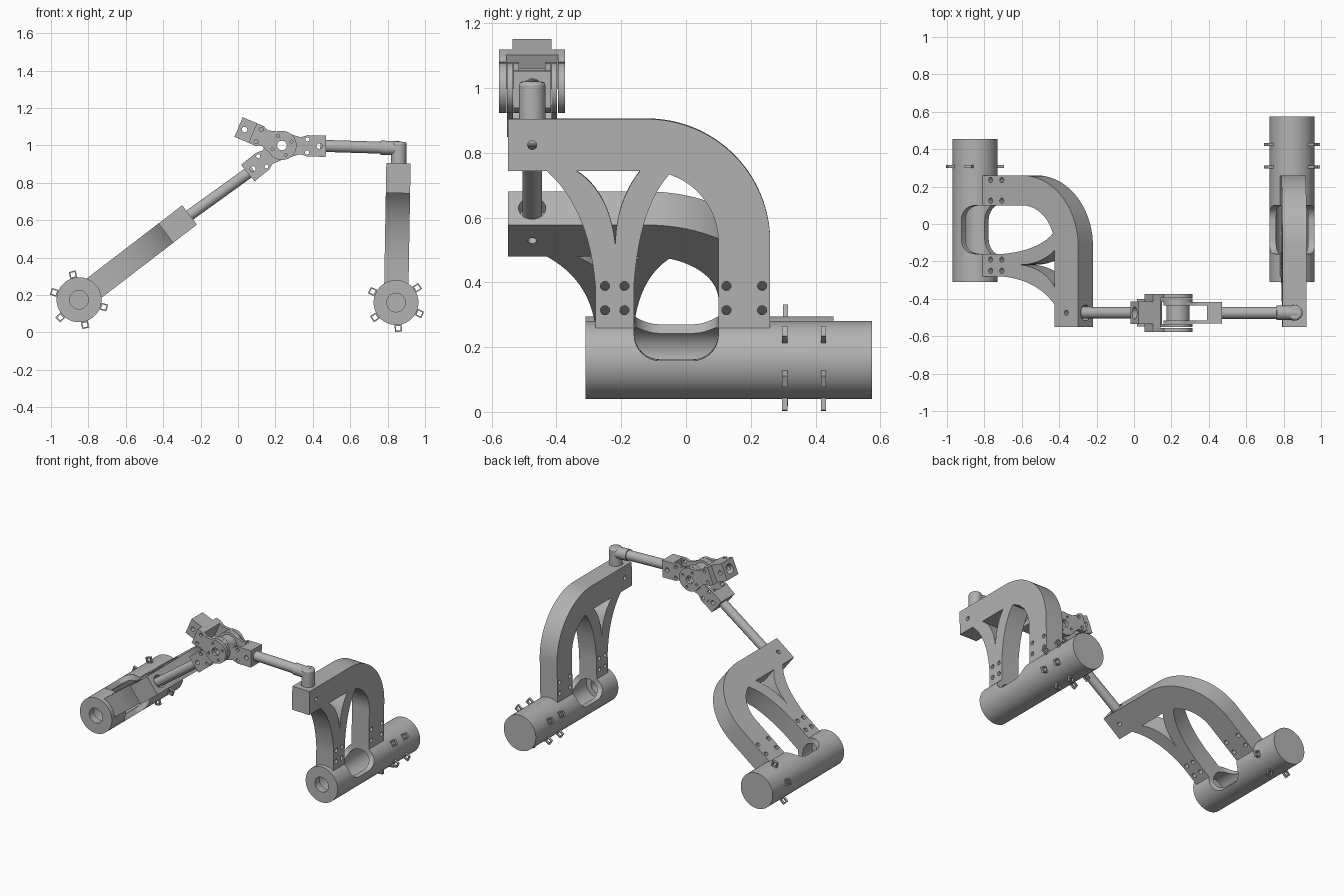
import bpy
from math import sin, cos, radians, pi
from mathutils import Matrix, Vector

cube = bpy.data.objects.get("Cube")
if cube:
    bpy.data.objects.remove(cube)

grey = bpy.data.materials.new("plain_grey")
grey.use_nodes = True
GREY = (0.45, 0.45, 0.45, 1)
grey.diffuse_color = GREY
grey.node_tree.nodes["Principled BSDF"].inputs["Base Color"].default_value = GREY


def rot(deg, axis):
    return Matrix.Rotation(radians(deg), 4, axis)


def move(x, y, z):
    return Matrix.Translation((x, y, z))


def activate(ob):
    bpy.ops.object.select_all(action='DESELECT')
    ob.select_set(True)
    bpy.context.view_layer.objects.active = ob


def finish(ob, name):
    ob.name = name
    ob.data.materials.clear()
    ob.data.materials.append(grey)
    activate(ob)
    bpy.ops.object.shade_smooth_by_angle(angle=radians(30))
    return ob


def plate(name, loops, half, matrix):
    """Flat plate: first loop is the outline, the others are holes."""
    cu = bpy.data.curves.new(name, 'CURVE')
    cu.dimensions = '2D'
    cu.fill_mode = 'BOTH'
    cu.extrude = half
    for pts in loops:
        sp = cu.splines.new('POLY')
        sp.points.add(len(pts) - 1)
        for p, (a, b) in zip(sp.points, pts):
            p.co = (a, b, 0, 1)
        sp.use_cyclic_u = True
    ob = bpy.data.objects.new(name, cu)
    bpy.context.collection.objects.link(ob)
    ob.matrix_world = matrix
    activate(ob)
    bpy.ops.object.convert(target='MESH')
    ob = bpy.context.object
    bpy.ops.object.mode_set(mode='EDIT')
    bpy.ops.mesh.select_all(action='SELECT')
    bpy.ops.mesh.remove_doubles(threshold=0.00005)
    bpy.ops.mesh.normals_make_consistent(inside=False)
    bpy.ops.object.mode_set(mode='OBJECT')
    return finish(ob, name)


def rod(name, a, b, r, matrix=Matrix(), sides=48):
    a, b = Vector(a), Vector(b)
    d = b - a
    bpy.ops.mesh.primitive_cylinder_add(vertices=sides, radius=r, depth=d.length)
    ob = bpy.context.object
    turn = d.to_track_quat('Z', 'Y').to_matrix().to_4x4()
    ob.matrix_world = matrix @ Matrix.Translation((a + b) / 2) @ turn
    return finish(ob, name)


def cut(ob, cutter):
    bpy.context.view_layer.update()
    mod = ob.modifiers.new("cut", 'BOOLEAN')
    mod.operation = 'DIFFERENCE'
    mod.solver = 'EXACT'
    mod.object = cutter
    activate(ob)
    bpy.ops.object.modifier_apply(modifier=mod.name)
    bpy.data.objects.remove(cutter)
    finish(ob, ob.name)


def arc(cx, cy, r, a0, a1, n=20):
    angles = [radians(a0 + (a1 - a0) * i / n) for i in range(n + 1)]
    return [(cx + r * cos(t), cy + r * sin(t)) for t in angles]


def circle(cx, cy, r, n=20):
    return arc(cx, cy, r, 0, 360 - 360 / n, n - 1)


def bend(p, c, q, n=12):
    """Quadratic curve from p to q pulled towards c."""
    out = []
    for i in range(n + 1):
        t = i / n
        out.append(tuple((1 - t) ** 2 * p[k] + 2 * t * (1 - t) * c[k] + t * t * q[k]
                         for k in (0, 1)))
    return out


def square(h):
    return [(-h, -h), (h, -h), (h, h), (-h, h)]


# Profile plane of a module: curve X -> y, curve Y -> z, thickness -> x
SIDE = Matrix(((0, 0, 1, 0), (1, 0, 0, 0), (0, 1, 0, 0), (0, 0, 0, 1)))
FRONT = rot(90, 'X')
AXIS_Y = -0.475
AXLE = 0.16       # height of the sleeve axis in the profile below


def bracket_loops():
    outline = [(-0.55, 0.905)] + arc(-0.12, 0.525, 0.38, 90, 0, 32)
    outline += [(0.26, 0.26), (0.10, 0.26)] + arc(-0.12, 0.525, 0.22, 0, 72)
    outline += bend((-0.055, 0.73), (-0.142, 0.632), (-0.16, 0.40))
    outline += [(-0.16, 0.26), (-0.28, 0.26)]
    outline += bend((-0.28, 0.39), (-0.299, 0.628), (-0.43, 0.745))
    outline += [(-0.55, 0.745)]
    window = bend((-0.338, 0.745), (-0.236, 0.68), (-0.218, 0.517))
    window += bend((-0.218, 0.517), (-0.217, 0.65), (-0.142, 0.745))[1:]
    holes = [circle(y, z, 0.014) for y in (-0.25, -0.19, 0.125, 0.235) for z in (0.315, 0.39)]
    loops = [outline, window, circle(AXIS_Y, 0.825, 0.014)] + holes
    return [[(y, z - AXLE) for y, z in loop] for loop in loops]


def module(side, x, z, tilt, back, lug_rows):
    m = move(x, 0, z) @ rot(tilt, 'Y')
    bracket = plate(side + "_arched_bracket", bracket_loops(), 0.065, m @ SIDE)
    cut(bracket, rod("bore", (0, AXIS_Y, 0.69), (0, AXIS_Y, 0.80), 0.042, m))

    # Hollow sleeve with a front opening and a slot between the bracket legs
    sleeve = rod(side + "_sleeve", (0, -0.31, 0), (0, back, 0), 0.12, m, 72)
    cut(sleeve, rod("bore", (0, -0.26, 0), (0, back - 0.04, 0), 0.085, m))
    cut(sleeve, rod("mouth", (0, -0.4, 0), (0, -0.2, 0), 0.05, m))
    slot = arc(-0.08, 0.08, 0.08, 180, 270, 10) + arc(0.02, 0.08, 0.08, 270, 360, 10)
    slot += [(0.10, 0.3), (-0.16, 0.3)]
    cut(sleeve, plate("slot", [slot], 0.2, m @ SIDE))

    # Square eyelets around the sleeve, none under the bracket
    for y in lug_rows:
        for k in range(1, 6):
            spot = m @ rot(-(96 + 60 * k), 'Y') @ move(0.138, y, 0) @ FRONT
            plate(side + "_eyelet", [square(0.019), square(0.012)], 0.008, spot)


module("left", 0.845, 0.16, 1, 0.575, (0.305, 0.425))
module("right", -0.85, 0.175, 52.5, 0.455, (0.307,))

# Central joint: three forks sharing one hub
HX, HZ = 0.235, 1.0
hub_m = move(HX, AXIS_Y, HZ)
plate("hub", [circle(0, 0, 0.062, 40), circle(0, 0, 0.026)], 0.042, hub_m @ FRONT)


def fork(name, angle, inner, outer, block_half, start, end):
    m = hub_m @ rot(-angle, 'Y')
    w = 0.057
    outline = arc(0, 0, 0.078, 50, 310, 30) + [(0.10, -0.045), (0.135, -w), (0.17, -w),
                                              (0.17, w), (0.135, w), (0.10, 0.045)]
    holes = [circle(0, 0, 0.026), circle(0.135, 0.035, 0.011), circle(0.135, -0.035, 0.011)]
    holes += [circle(*p, 0.008, 12) for p in arc(0, 0, 0.055, 45, 315, 3)]
    for s, label in ((-1, "front"), (1, "back")):
        mid = (inner + outer) / 2
        plate(name + "_" + label + "_cheek", [outline] + holes, (outer - inner) / 2,
              m @ move(0, s * mid, 0) @ FRONT)
    box = [(start, -w), (end, -w), (end, w), (start, w)]
    block = plate(name + "_block", [box, circle(end - 0.035, 0, 0.015)], block_half, m @ FRONT)
    return m, block


fork("left_fork", -1, 0.04, 0.058, 0.058, 0.155, 0.235)
fork("lower_fork", 219, 0.059, 0.077, 0.073, 0.155, 0.235)
m, block = fork("free_fork", 157, 0.08, 0.102, 0.06, 0.125, 0.252)
cut(block, rod("socket", (0.15, 0, 0), (0.3, 0, 0), 0.032, m))
for s in (-1, 1):
    step = [(0.125, -0.057), (0.17, -0.057), (0.17, 0.057), (0.125, 0.057)]
    plate("free_fork_step", [step], 0.0115, m @ move(0, s * 0.07, 0) @ FRONT)

# Slanted rod to the right bracket
rod("slanted_rod", (0.08, AXIS_Y, 0.871), (-0.30, AXIS_Y, 0.597), 0.03)

# Level rod with a collar and an elbow post on the left bracket
rod("level_rod", (0.44, AXIS_Y, 0.998), (0.80, AXIS_Y, 0.987), 0.032)
rod("elbow_collar", (0.762, AXIS_Y, 0.988), (0.875, AXIS_Y, 0.984), 0.038)
post = rod("elbow_post", (0.858, AXIS_Y, 0.82), (0.861, AXIS_Y, 1.02), 0.041)
bevel = post.modifiers.new("round_top", 'BEVEL')
bevel.width = 0.012
bevel.segments = 2
